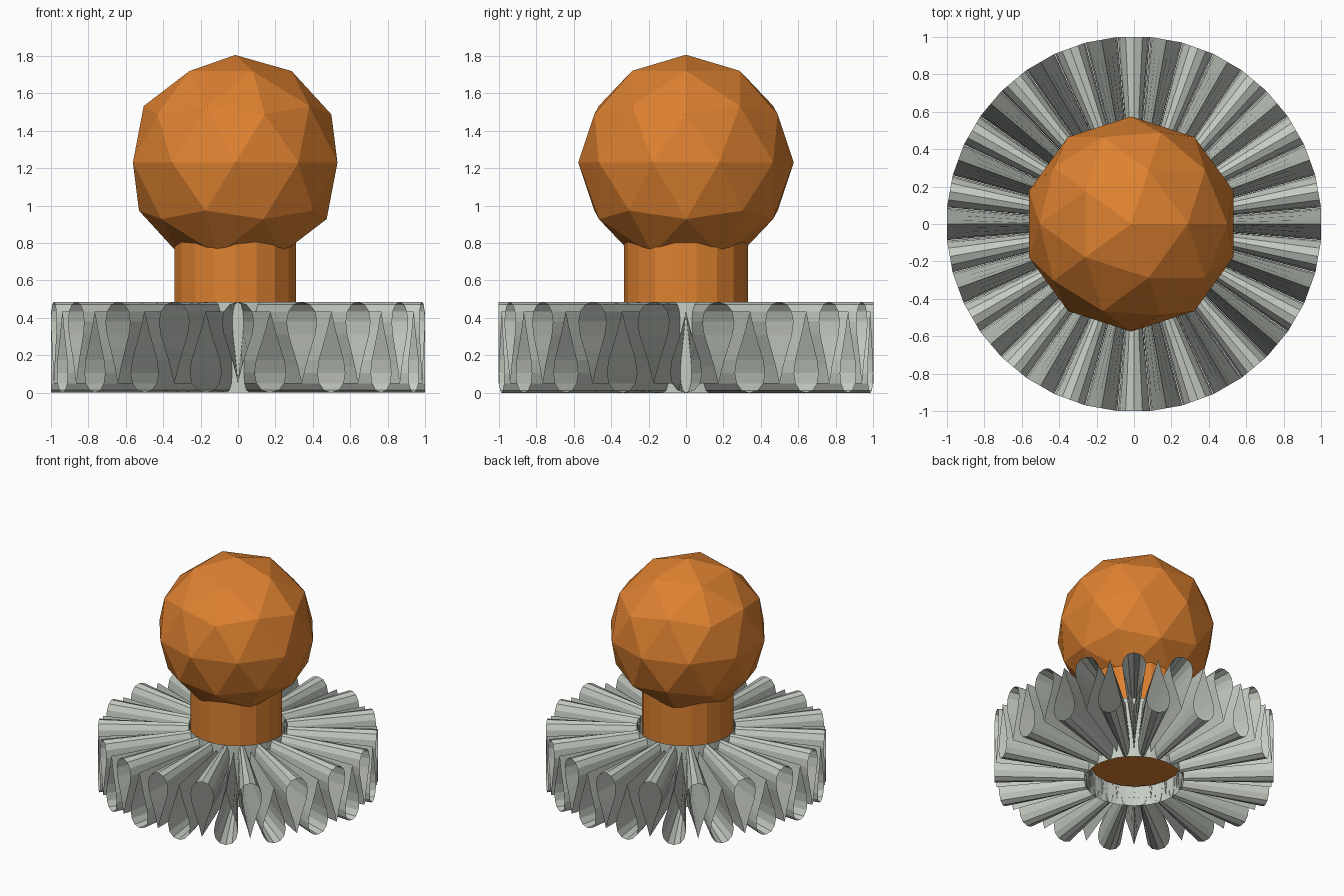
import bpy, bmesh, math
from mathutils import Vector

if "Cube" in bpy.data.objects:
    bpy.data.objects.remove(bpy.data.objects["Cube"])


def material(name, rgb):
    m = bpy.data.materials.new(name)
    m.diffuse_color = (*rgb, 1)
    m.use_nodes = True
    m.node_tree.nodes["Principled BSDF"].inputs["Base Color"].default_value = m.diffuse_color
    return m


orange = material("orange", (0.73, 0.22, 0.03))
grey = material("pale_grey", (0.56, 0.60, 0.54))


def finish(bm, name, mat):
    mesh = bpy.data.meshes.new(name)
    bm.to_mesh(mesh)
    bm.free()
    mesh.materials.append(mat)
    ob = bpy.data.objects.new(name, mesh)
    bpy.context.collection.objects.link(ob)
    return ob


HEIGHT = 0.485      # ruff height
INNER, OUTER = 0.355, 1.0
AXIS_X = -0.015     # head and neck sit slightly off centre

# Head: faceted ball
bm = bmesh.new()
bmesh.ops.create_icosphere(bm, subdivisions=2, radius=0.575)
bmesh.ops.translate(bm, verts=bm.verts, vec=(AXIS_X, 0, 1.23))
finish(bm, "head", orange)

# Neck: capped cylinder reaching down inside the collar
bm = bmesh.new()
bmesh.ops.create_cone(bm, cap_ends=True, segments=18, radius1=0.33, radius2=0.33, depth=0.75)
bmesh.ops.translate(bm, verts=bm.verts, vec=(AXIS_X, 0, 0.525))
finish(bm, "neck", orange)

# Collar band: open ring the pleats are attached to
bm = bmesh.new()
bmesh.ops.create_cone(bm, cap_ends=False, segments=36, radius1=INNER, radius2=INNER, depth=HEIGHT)
bmesh.ops.translate(bm, verts=bm.verts, vec=(0, 0, HEIGHT / 2))
finish(bm, "collar_band", grey)

# Teardrop section of one pleat (half width, height), closed by mirroring
half = [(0, 0.485), (0.045, 0.472), (0.075, 0.435), (0.086, 0.38), (0.076, 0.31),
        (0.05, 0.23), (0.022, 0.14), (0, 0.05)]
section = half + [(-w, z) for w, z in reversed(half[1:-1])]

# Ruff: radial open teardrop tubes, alternately bulb up and bulb down
bm = bmesh.new()
PLEATS = 36
for i in range(PLEATS):
    a = -math.pi / 2 + 2 * math.pi * i / PLEATS
    radial = Vector((math.cos(a), math.sin(a), 0))
    side = Vector((-math.sin(a), math.cos(a), 0))
    rings = []
    for r in (INNER - 0.005, OUTER):
        rings.append([bm.verts.new((radial + side * w) * r +
                                   Vector((0, 0, HEIGHT - z if i % 2 else z)))
                      for w, z in section])
    n = len(section)
    for j in range(n):
        k = (j + 1) % n
        bm.faces.new((rings[0][j], rings[0][k], rings[1][k], rings[1][j]))
bmesh.ops.recalc_face_normals(bm, faces=bm.faces)
finish(bm, "ruff_pleats", grey)
